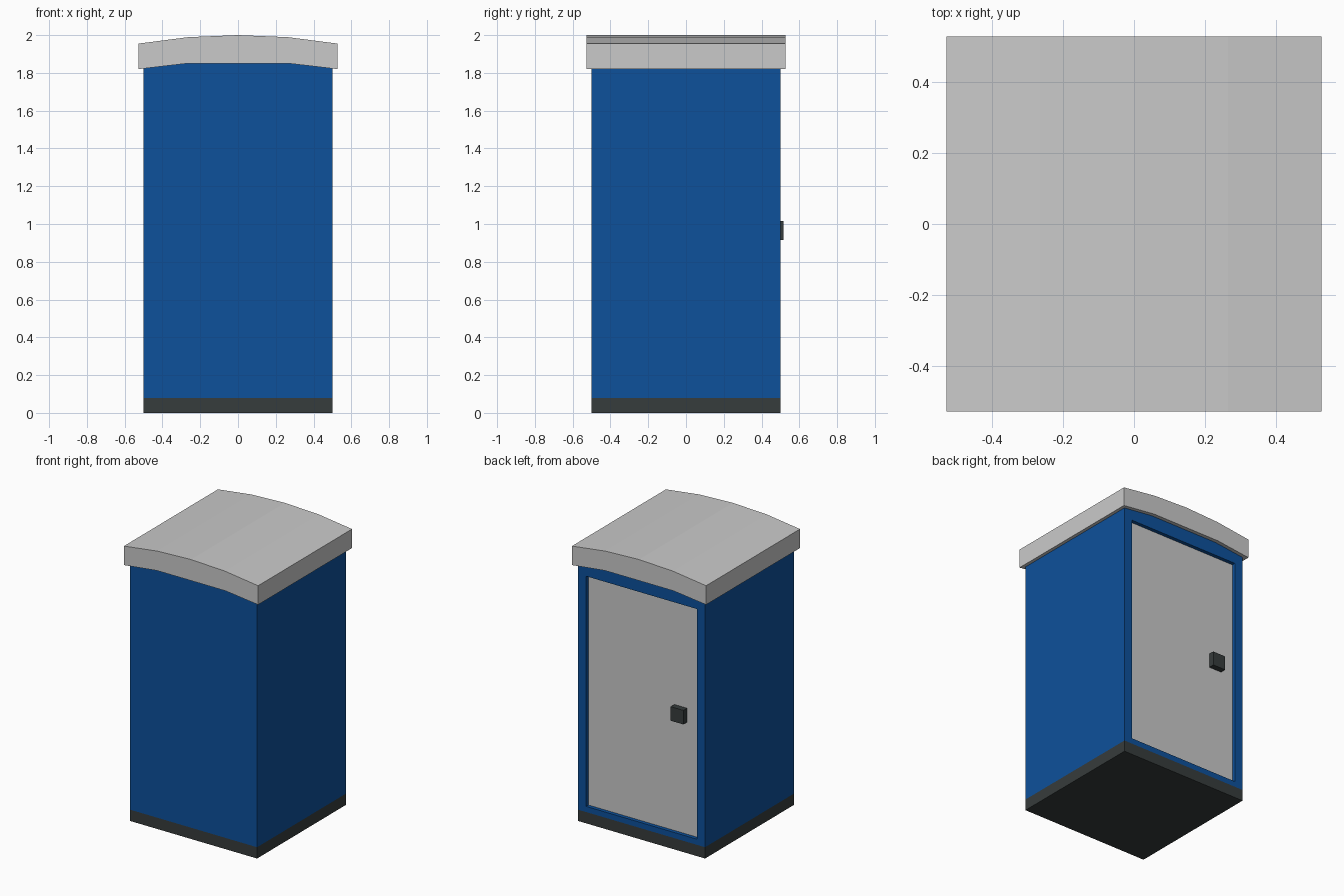
import bpy, bmesh

if "Cube" in bpy.data.objects:
    bpy.data.objects.remove(bpy.data.objects["Cube"])


def material(name, rgb):
    m = bpy.data.materials.new(name)
    m.diffuse_color = (*rgb, 1.0)
    m.use_nodes = True
    m.node_tree.nodes["Principled BSDF"].inputs["Base Color"].default_value = m.diffuse_color
    return m


BLUE = material("blue_plastic", (0.004, 0.082, 0.33))
GREY = material("light_grey_plastic", (0.59, 0.59, 0.59))
DARK = material("dark_grey_plastic", (0.037, 0.045, 0.045))


def extrude_profile(name, points, y0, y1, mat):
    """Extrude a closed x-z outline from y0 to y1."""
    bm = bmesh.new()
    face = bm.faces.new([bm.verts.new((x, y0, z)) for x, z in points])
    new = bmesh.ops.extrude_face_region(bm, geom=[face])["geom"]
    verts = [g for g in new if isinstance(g, bmesh.types.BMVert)]
    bmesh.ops.translate(bm, verts=verts, vec=(0, y1 - y0, 0))
    bmesh.ops.recalc_face_normals(bm, faces=bm.faces)
    mesh = bpy.data.meshes.new(name)
    bm.to_mesh(mesh)
    bm.free()
    mesh.materials.append(mat)
    obj = bpy.data.objects.new(name, mesh)
    bpy.context.collection.objects.link(obj)
    return obj


def box(name, x0, x1, y0, y1, z0, z1, mat):
    return extrude_profile(name, [(x0, z0), (x1, z0), (x1, z1), (x0, z1)], y0, y1, mat)


# Base skid
box("base", -0.5, 0.5, -0.5, 0.5, 0.0, 0.08, DARK)

# Cabin, its top following the underside of the roof
cabin = extrude_profile("cabin", [(-0.5, 0.08), (0.5, 0.08), (0.5, 1.825), (0.27, 1.85),
                                  (-0.27, 1.85), (-0.5, 1.825)], -0.5, 0.5, BLUE)

# Door recess cut into the back wall
cutter = box("door_cutter", -0.435, 0.435, 0.465, 0.6, 0.12, 1.755, BLUE)
cutter.hide_render = True
cut = cabin.modifiers.new("door_recess", "BOOLEAN")
cut.operation = "DIFFERENCE"
cut.solver = "EXACT"
cut.object = cutter
bpy.context.view_layer.objects.active = cabin
cabin.select_set(True)
bpy.ops.object.modifier_apply(modifier=cut.name)
bpy.data.objects.remove(cutter)

# Door panel and latch
box("door", -0.435, 0.435, 0.465, 0.474, 0.12, 1.755, GREY)
box("door_latch", -0.34, -0.24, 0.474, 0.515, 0.915, 1.015, DARK)

# Arched roof
top = [(0.527, 1.955), (0.265, 1.989), (0.0, 2.0), (-0.265, 1.989), (-0.527, 1.955)]
bottom = [(-0.527, 1.82), (-0.27, 1.85), (0.27, 1.85), (0.527, 1.82)]
extrude_profile("roof", top + bottom, -0.527, 0.527, GREY)
